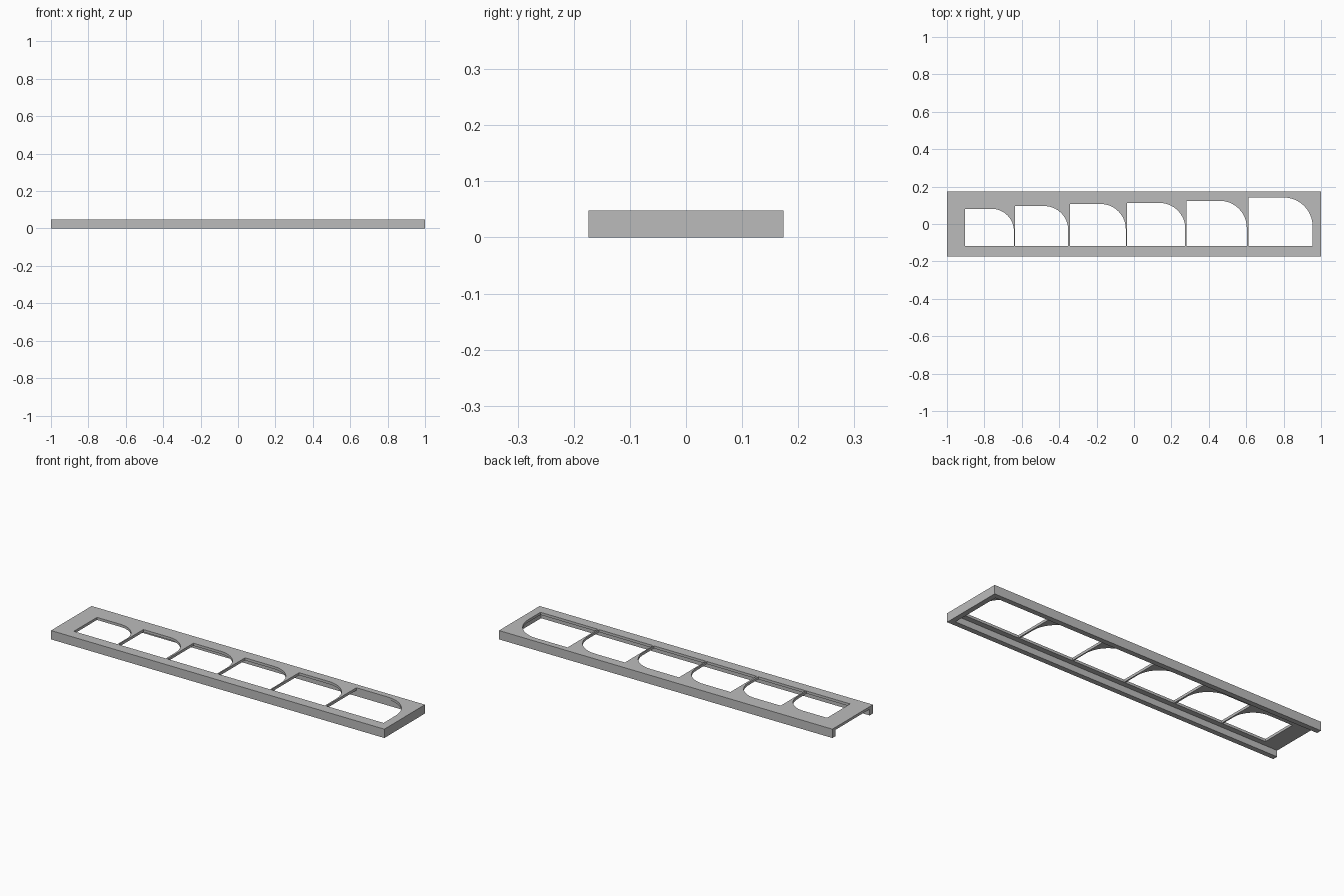
import bpy
import bmesh
from math import sin, cos, pi

if "Cube" in bpy.data.objects:
    bpy.data.objects.remove(bpy.data.objects["Cube"])

HALF_Y, HEIGHT = 0.174, 0.048
PLATE = 0.014      # thickness of the top plate
WALL = 0.028       # thickness of the rails and end wall
SILL = -0.117      # front edge of all the windows
# left edge, right edge and back edge of each window
WINDOWS = [(-0.903, -0.642, 0.081), (-0.635, -0.352, 0.096),
           (-0.342, -0.044, 0.107), (-0.037, 0.274, 0.113),
           (0.280, 0.603, 0.124), (0.611, 0.955, 0.142)]

grey = bpy.data.materials.new("plain grey")
grey.use_nodes = True
grey.diffuse_color = (0.5, 0.5, 0.5, 1)
grey.node_tree.nodes["Principled BSDF"].inputs["Base Color"].default_value = (0.5, 0.5, 0.5, 1)


def prism(name, outline, z0, z1):
    """Upright solid from a counter-clockwise outline."""
    bm = bmesh.new()
    base = bm.faces.new([bm.verts.new((x, y, z0)) for x, y in outline])
    top = bmesh.ops.extrude_face_region(bm, geom=[base])["geom"]
    bmesh.ops.translate(bm, vec=(0, 0, z1 - z0),
                        verts=[v for v in top if isinstance(v, bmesh.types.BMVert)])
    bmesh.ops.recalc_face_normals(bm, faces=bm.faces)
    mesh = bpy.data.meshes.new(name)
    bm.to_mesh(mesh)
    bm.free()
    mesh.materials.append(grey)
    obj = bpy.data.objects.new(name, mesh)
    bpy.context.collection.objects.link(obj)
    return obj


def rectangle(x0, x1, y0, y1):
    return [(x0, y0), (x1, y0), (x1, y1), (x0, y1)]


def window_outline(x0, x1, y1, steps=16):
    """Rectangle with its back right corner rounded."""
    r = 0.6 * (y1 - SILL)
    arc = [(x1 - r + r * cos(a), y1 - r + r * sin(a))
           for a in (pi / 2 * i / steps for i in range(steps + 1))]
    return [(x0, SILL), (x1, SILL)] + arc + [(x0, y1)]


# Solid body, then the channel underneath (open at one end) and the windows
body = prism("channel_frame", rectangle(-1, 1, -HALF_Y, HALF_Y), 0, HEIGHT)
inner_y = HALF_Y - WALL
cutters = [prism("channel_cutter", rectangle(-1.1, 1 - WALL, -inner_y, inner_y),
                 -0.1, HEIGHT - PLATE)]
cutters += [prism("window_cutter", window_outline(*w), -0.1, 0.1) for w in WINDOWS]

for cutter in cutters:
    cutter.hide_render = True
    mod = body.modifiers.new(cutter.name, 'BOOLEAN')
    mod.operation = 'DIFFERENCE'
    mod.solver = 'EXACT'
    mod.object = cutter

# Bake the cuts and remove the cutters
bpy.context.view_layer.update()
cut = bpy.data.meshes.new_from_object(
    body.evaluated_get(bpy.context.evaluated_depsgraph_get()))
body.modifiers.clear()
body.data = cut
for cutter in cutters:
    bpy.data.objects.remove(cutter)

# Smooth window curves, sharp edges elsewhere
bpy.ops.object.select_all(action='DESELECT')
body.select_set(True)
bpy.context.view_layer.objects.active = body
bpy.ops.object.shade_smooth_by_angle(angle=pi / 6)
